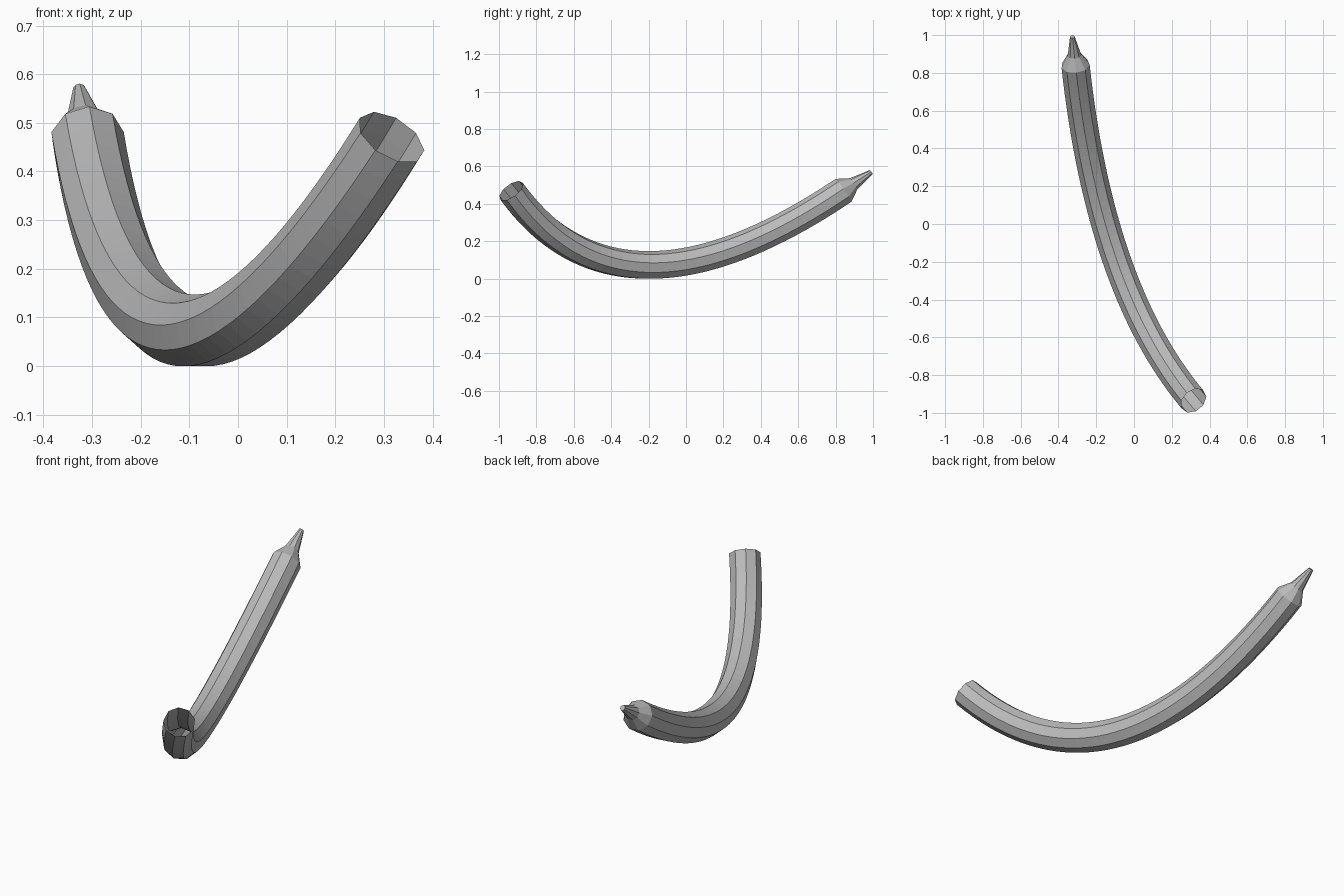
import bpy, bmesh, math
from mathutils import Vector

cube = bpy.data.objects.get("Cube")
if cube:
    bpy.data.objects.remove(cube, do_unlink=True)

SIDES, STEPS, RADIUS = 9, 40, 0.076
START = Vector((0.315, -0.935, 0.47))
BEND = Vector((-0.18, -0.35, -0.328))
END = Vector((-0.31, 0.842, 0.47))

grey = bpy.data.materials.new("mid_grey")
grey.use_nodes = True
colour = (0.5, 0.5, 0.5, 1)
grey.diffuse_color = colour
grey.node_tree.nodes["Principled BSDF"].inputs["Base Color"].default_value = colour


def path(t):
    """Point and direction on the curved centre line."""
    a, b = START.lerp(BEND, t), BEND.lerp(END, t)
    return a.lerp(b, t), (b - a).normalized()


def ring(bm, centre, tangent, radius):
    """Nine-sided ring with one corner facing up."""
    side = tangent.cross(Vector((0, 0, 1))).normalized()
    up = side.cross(tangent)
    angles = [math.tau * i / SIDES for i in range(SIDES)]
    return [bm.verts.new(centre + radius * (up * math.cos(a) + side * math.sin(a)))
            for a in angles]


def loft(name, sections, cap=False):
    """Skin a list of (centre, tangent, radius) sections."""
    bm = bmesh.new()
    rings = [ring(bm, *s) for s in sections]
    for r, q in zip(rings, rings[1:]):
        for i in range(SIDES):
            j = (i + 1) % SIDES
            bm.faces.new((r[i], q[i], q[j], r[j]))
    if cap:
        bm.faces.new(rings[-1])
    bmesh.ops.recalc_face_normals(bm, faces=bm.faces)
    # an open shell needs its normals pointing away from the centre line
    face = bm.faces[0]
    middle = (sections[0][0] + sections[1][0]) / 2
    if face.normal.dot(face.calc_center_median() - middle) < 0:
        bmesh.ops.reverse_faces(bm, faces=bm.faces)
    mesh = bpy.data.meshes.new(name)
    bm.to_mesh(mesh)
    bm.free()
    mesh.materials.append(grey)
    obj = bpy.data.objects.new(name, mesh)
    bpy.context.collection.objects.link(obj)


# Curved tube, open at the front
loft("curved_tube", [(*path(i / STEPS), RADIUS) for i in range(STEPS + 1)])

# Narrowing tip at the back
tip, direction = path(1)
profile = [(0, RADIUS), (0.065, 0.037), (0.18, 0.013)]
loft("tapered_tip", [(tip + direction * s, direction, r) for s, r in profile], cap=True)
